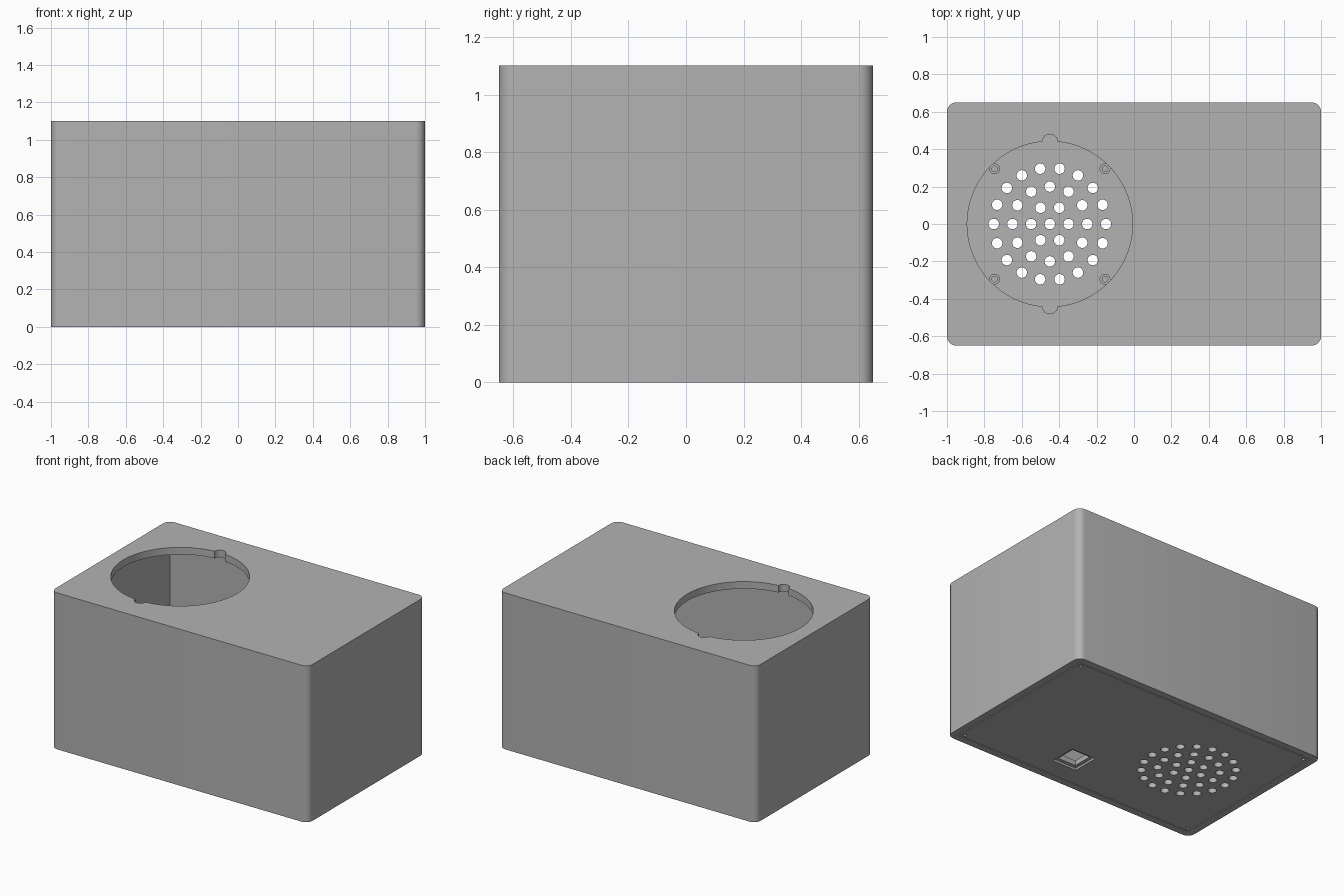
import bpy, bmesh, math
from mathutils import Matrix

if "Cube" in bpy.data.objects:
    bpy.data.objects.remove(bpy.data.objects["Cube"])

HX, HY, H, WALL = 1.0, 0.65, 1.1, 0.05
CX = -0.45                       # centre of the round opening and vent

grey = bpy.data.materials.new("grey plastic")
grey.diffuse_color = (0.45, 0.45, 0.45, 1)
grey.use_nodes = True
grey.node_tree.nodes["Principled BSDF"].inputs["Base Color"].default_value = grey.diffuse_color


def finish(name, bm):
    bmesh.ops.recalc_face_normals(bm, faces=bm.faces)
    me = bpy.data.meshes.new(name)
    bm.to_mesh(me)
    bm.free()
    me.materials.append(grey)
    ob = bpy.data.objects.new(name, me)
    bpy.context.collection.objects.link(ob)
    return ob


def add_box(bm, x, y, hx, hy, z0, z1):
    m = Matrix.Translation((x, y, (z0 + z1) / 2)) @ Matrix.Diagonal((2 * hx, 2 * hy, z1 - z0, 1))
    return bmesh.ops.create_cube(bm, size=1, matrix=m)["verts"]


def add_cyl(bm, x, y, r, z0, z1, n=24):
    bmesh.ops.create_cone(bm, cap_ends=True, segments=n, radius1=r, radius2=r, depth=z1 - z0,
                          matrix=Matrix.Translation((x, y, (z0 + z1) / 2)))


def cut(ob, bm):
    cutter = finish(ob.name + "_cutter", bm)
    mod = ob.modifiers.new("cut", "BOOLEAN")
    mod.object, mod.operation, mod.solver = cutter, "DIFFERENCE", "EXACT"
    bpy.context.view_layer.objects.active = ob
    bpy.ops.object.modifier_apply(modifier=mod.name)
    bpy.data.objects.remove(cutter)


def smooth(ob):
    bpy.ops.object.select_all(action="DESELECT")
    ob.select_set(True)
    bpy.context.view_layer.objects.active = ob
    bpy.ops.object.shade_smooth_by_angle(angle=math.radians(20))


# Case: box with rounded upright edges, hollow and open below
bm = bmesh.new()
add_box(bm, 0, 0, HX, HY, 0, H)
upright = [e for e in bm.edges if abs(e.verts[0].co.z - e.verts[1].co.z) > 0.5]
bmesh.ops.bevel(bm, geom=upright, offset=0.05, segments=6, profile=0.5, affect="EDGES")
case = finish("case", bm)
bm = bmesh.new()
add_box(bm, 0, 0, HX - WALL, HY - WALL, -0.1, H - WALL)
cut(case, bm)

# Round opening in the roof with two notches
bm = bmesh.new()
add_cyl(bm, CX, 0, 0.442, H - 0.2, H + 0.1, 96)
cut(case, bm)
for s in (-1, 1):
    bm = bmesh.new()
    add_cyl(bm, CX, s * 0.44, 0.04, H - 0.21, H + 0.11, 32)
    cut(case, bm)
smooth(case)

# Bottom lid set into the case with a fine gap
bm = bmesh.new()
add_box(bm, 0, 0, HX - WALL - 0.006, HY - WALL - 0.006, 0, WALL)
lid = finish("bottom_lid", bm)

# Vent holes in rings, corner screw holes and post holes
bm = bmesh.new()
add_cyl(bm, CX, 0, 0.028, -0.1, 0.2)
for ring in (1, 2, 3):
    for i in range(6 * ring):
        a = math.tau * i / (6 * ring)
        add_cyl(bm, CX + 0.1 * ring * math.cos(a), 0.1 * ring * math.sin(a), 0.028, -0.1, 0.2)
for sx in (-1, 1):
    for sy in (-1, 1):
        add_cyl(bm, sx * 0.92, sy * 0.57, 0.01, -0.1, 0.2, 16)
cut(lid, bm)

# Square socket: shallow recess and a through opening
for half, z1 in ((0.095, 0.015), (0.07, 0.2)):
    bm = bmesh.new()
    add_box(bm, 0.19, -0.365, half, half, -0.1, z1)
    cut(lid, bm)
smooth(lid)

# Hollow screw posts standing on the lid around the vent
for sx in (-1, 1):
    for sy in (-1, 1):
        x, y = CX + sx * 0.295, sy * 0.295
        bm = bmesh.new()
        add_cyl(bm, x, y, 0.029, WALL, 0.15)
        post = finish("screw_post", bm)
        bm = bmesh.new()
        add_cyl(bm, x, y, 0.015, WALL + 0.01, 0.3)
        cut(post, bm)
        smooth(post)
